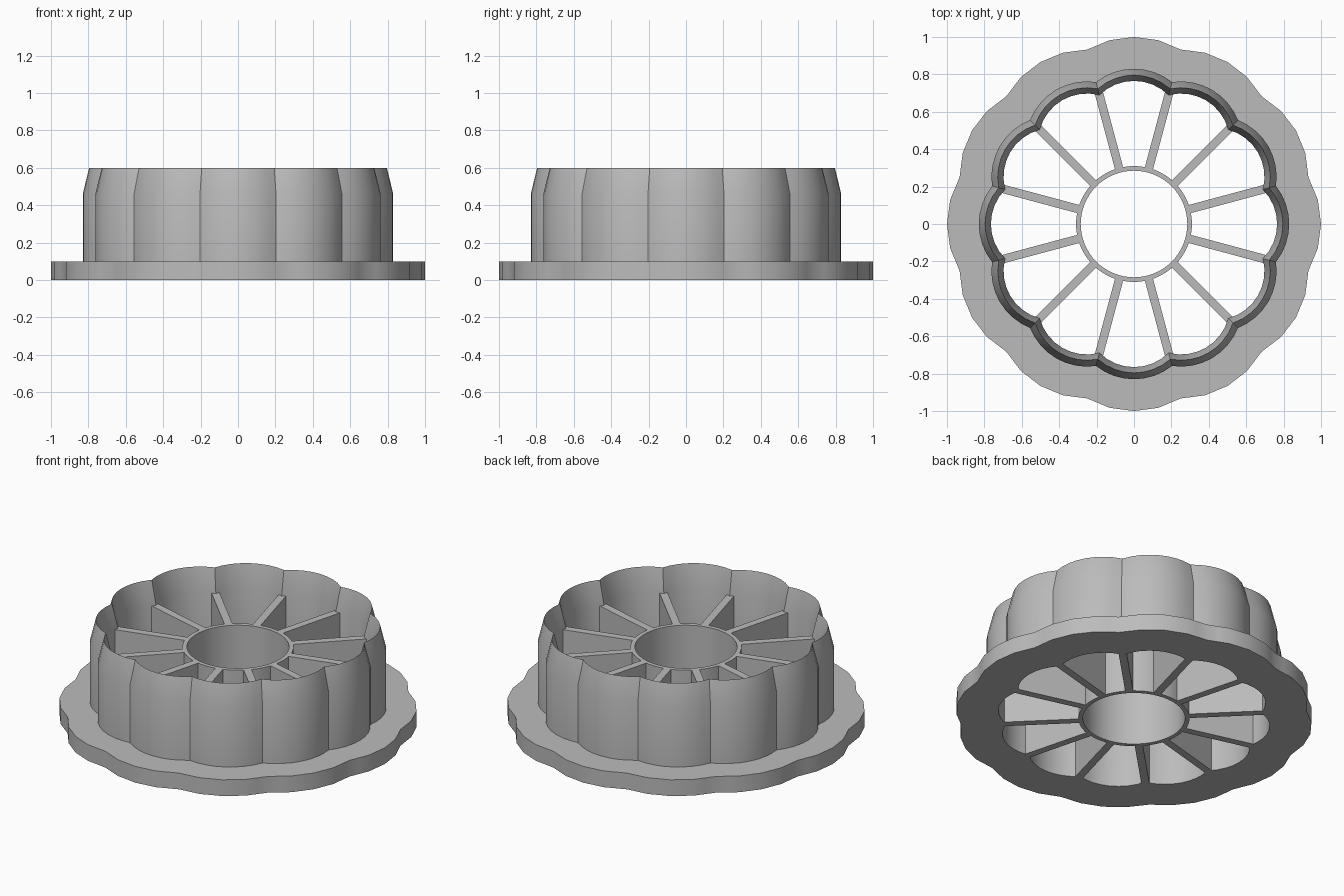
import bpy, bmesh, math
from mathutils import Matrix

if "Cube" in bpy.data.objects:
    bpy.data.objects.remove(bpy.data.objects["Cube"])

LOBES = 12
SEG = 8                 # segments per lobe
LOBE_CENTRE = 0.503     # distance of each lobe's arc centre from the axis

grey = bpy.data.materials.new("grey plastic")
grey.diffuse_color = (0.5, 0.5, 0.5, 1)
grey.use_nodes = True
grey.node_tree.nodes["Principled BSDF"].inputs["Base Color"].default_value = grey.diffuse_color


def scallop(lobe_radius, z, seg=SEG):
    """Closed outline of twelve arcs meeting at cusps."""
    pts = []
    half = math.pi / LOBES
    for k in range(LOBES):
        for i in range(seg):
            a = -half + 2 * half * i / seg
            t = LOBE_CENTRE * math.cos(a) + math.sqrt(
                lobe_radius ** 2 - (LOBE_CENTRE * math.sin(a)) ** 2)
            b = a + 2 * half * k
            pts.append((t * math.cos(b), t * math.sin(b), z))
    if seg < SEG:       # coarser outline: fill in chord midpoints
        fine = []
        for i, p in enumerate(pts):
            q = pts[(i + 1) % len(pts)]
            fine += [p, tuple((u + v) / 2 for u, v in zip(p, q))]
        pts = fine
    return pts


def circle(radius, z, n=64):
    return [(radius * math.cos(2 * math.pi * i / n),
             radius * math.sin(2 * math.pi * i / n), z) for i in range(n)]


def finish(name, bm):
    bmesh.ops.recalc_face_normals(bm, faces=bm.faces)
    mesh = bpy.data.meshes.new(name)
    bm.to_mesh(mesh)
    bm.free()
    mesh.materials.append(grey)
    ob = bpy.data.objects.new(name, mesh)
    bpy.context.collection.objects.link(ob)
    bpy.ops.object.select_all(action='DESELECT')
    ob.select_set(True)
    bpy.context.view_layer.objects.active = ob
    bpy.ops.object.shade_smooth_by_angle(angle=math.radians(25))
    return ob


def loft(name, rings):
    """Skin a closed chain of rings into a hollow solid."""
    bm = bmesh.new()
    vs = [[bm.verts.new(p) for p in r] for r in rings]
    n = len(rings[0])
    for j, a in enumerate(vs):
        b = vs[(j + 1) % len(vs)]
        for i in range(n):
            k = (i + 1) % n
            bm.faces.new((a[i], a[k], b[k], b[i]))
    return finish(name, bm)


# Scalloped wall with a sharp tapered rim, and its wide base flange
loft("wall_and_flange", [
    scallop(0.262, 0), scallop(0.262, 0.46), scallop(0.293, 0.6),
    scallop(0.327, 0.46), scallop(0.327, 0.1),
    scallop(0.497, 0.1, 4), scallop(0.497, 0, 4)])

# Central hub tube
TOP = 0.455
loft("hub", [circle(0.285, 0), circle(0.285, TOP),
             circle(0.31, TOP), circle(0.31, 0)])

# Spokes running from the hub to each inner cusp
R0, R1, WIDTH = 0.298, 0.745, 0.045
for k in range(LOBES):
    bm = bmesh.new()
    bmesh.ops.create_cube(bm, size=1, matrix=(
        Matrix.Rotation(math.pi / LOBES * (2 * k + 1), 4, 'Z')
        @ Matrix.Translation(((R0 + R1) / 2, 0, TOP / 2))
        @ Matrix.Diagonal((R1 - R0, WIDTH, TOP, 1))))
    finish("spoke_%d" % (k + 1), bm)
